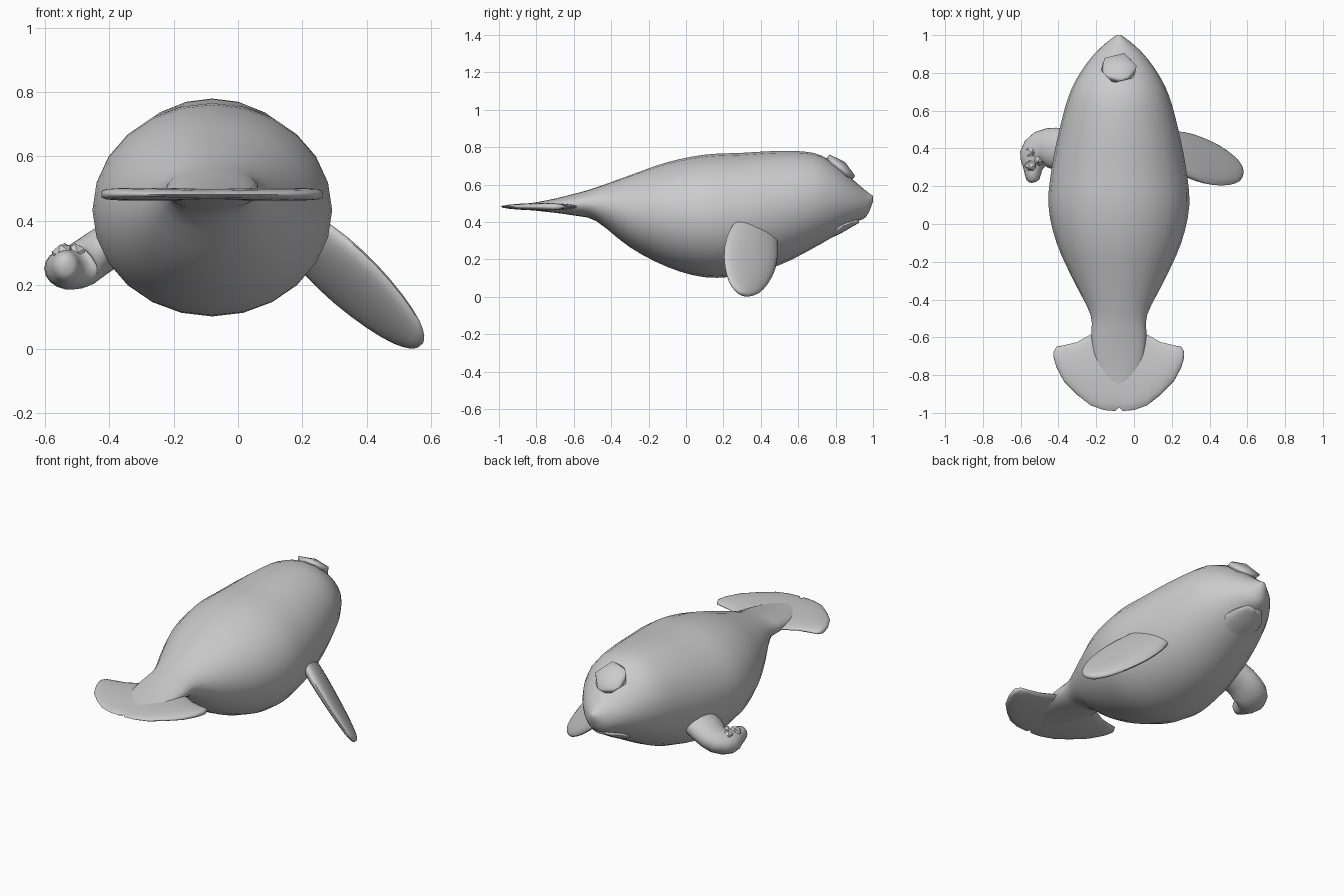
import bpy, bmesh, math
from mathutils import Vector

cube = bpy.data.objects.get("Cube")
if cube:
    bpy.data.objects.remove(cube, do_unlink=True)

MID = -0.08  # x of the body's plane of symmetry

skin = bpy.data.materials.new("grey skin")
skin.use_nodes = True
GREY = (0.6, 0.6, 0.6, 1)
skin.diffuse_color = GREY
skin.node_tree.nodes["Principled BSDF"].inputs["Base Color"].default_value = GREY


def finish(obj, name, angle=60):
    """Name, colour and smooth a part."""
    obj.name = name
    obj.data.materials.append(skin)
    bpy.ops.object.select_all(action="DESELECT")
    obj.select_set(True)
    bpy.context.view_layer.objects.active = obj
    bpy.ops.object.shade_smooth_by_angle(angle=math.radians(angle))
    return obj


def resample(rows, steps):
    """Catmull-Rom interpolation between rows of numbers."""
    out = []
    last = len(rows) - 1
    for i in range(last):
        a, b = rows[max(i - 1, 0)], rows[i]
        c, d = rows[i + 1], rows[min(i + 2, last)]
        for s in range(steps):
            t = s / steps
            out.append([q + t / 2 * ((r - p) + t * ((2 * p - 5 * q + 4 * r - e)
                        + t * (3 * (q - r) + e - p)))
                        for p, q, r, e in zip(a, b, c, d)])
    out.append(list(rows[-1]))
    return out


def loft(name, sections, sides=24, angle=60):
    """Skin elliptical sections given as (centre, half axis, half axis)."""
    bm = bmesh.new()
    rings = []
    for centre, u, v in sections:
        ring = []
        for k in range(sides):
            turn = math.tau * k / sides
            ring.append(bm.verts.new(centre + u * math.cos(turn) + v * math.sin(turn)))
        rings.append(ring)
    for lower, upper in zip(rings, rings[1:]):
        for k in range(sides):
            n = (k + 1) % sides
            bm.faces.new((lower[k], lower[n], upper[n], upper[k]))
    bm.faces.new(rings[0])
    bm.faces.new(rings[-1])
    bmesh.ops.recalc_face_normals(bm, faces=bm.faces)
    mesh = bpy.data.meshes.new(name)
    bm.to_mesh(mesh)
    bm.free()
    obj = bpy.data.objects.new(name, mesh)
    bpy.context.collection.objects.link(obj)
    return finish(obj, name, angle)


def upright(rows):
    """Sections across y from rows of (y, half width, top, bottom)."""
    return [(Vector((MID, y, (top + low) / 2)), Vector((w, 0, 0)),
             Vector((0, 0, (top - low) / 2))) for y, w, top, low in rows]


# Body, from the tail stock to the snout
body_rows = [
    (-0.9, 0.04, 0.49, 0.47), (-0.75, 0.12, 0.515, 0.455),
    (-0.6, 0.145, 0.55, 0.435), (-0.48, 0.15, 0.585, 0.405),
    (-0.3, 0.24, 0.65, 0.265), (-0.1, 0.33, 0.72, 0.16),
    (0.1, 0.373, 0.76, 0.105), (0.3, 0.355, 0.77, 0.115),
    (0.5, 0.315, 0.78, 0.17), (0.68, 0.265, 0.77, 0.26),
    (0.8, 0.205, 0.71, 0.33), (0.9, 0.13, 0.62, 0.395),
    (0.965, 0.06, 0.565, 0.43), (1.0, 0.012, 0.54, 0.51)]
loft("body", upright(resample(body_rows, 3)))

# Lower lip
lip_rows = [(0.74, 0.1, 0.42, 0.3), (0.82, 0.115, 0.41, 0.335),
            (0.88, 0.09, 0.415, 0.37), (0.925, 0.045, 0.42, 0.395)]
loft("lower_lip", upright(resample(lip_rows, 2)), 16)

# Tail fluke, built across x with a notch in the middle: (offset, front, back, half thickness)
half = [(0, -0.56, -0.97, 0.018), (0.02, -0.56, -0.99, 0.018),
        (0.08, -0.565, -0.985, 0.019), (0.15, -0.585, -0.96, 0.02),
        (0.22, -0.625, -0.905, 0.02), (0.29, -0.642, -0.835, 0.019),
        (0.33, -0.65, -0.76, 0.016), (0.345, -0.675, -0.71, 0.01)]
mirrored = [(-r[0],) + r[1:] for r in reversed(half[1:])]
loft("tail_fluke",
     [(Vector((MID + x, (front + back) / 2, 0.482)),
       Vector((0, (front - back) / 2, 0)), Vector((0, 0, thick)))
      for x, front, back, thick in mirrored + half], 20, 80)

# Forehead lump
bpy.ops.mesh.primitive_ico_sphere_add(subdivisions=1, radius=0.105, location=(MID, 0.825, 0.69),
                                      rotation=(math.radians(-40), 0, 0))
lump = bpy.context.object
lump.scale = (1, 1, 0.38)
finish(lump, "forehead_lump", 45)

# Straight left flipper: a flat paddle swept down and outward
root, tip = Vector((0.2, 0.375, 0.36)), Vector((0.568, 0.3, 0.012))
chord = Vector((-0.4, 0.86, -0.36)).normalized()
across = (tip - root).cross(chord).normalized()
paddle = [(0, 0.13, 0.04), (0.2, 0.155, 0.04), (0.45, 0.16, 0.035),
          (0.7, 0.135, 0.03), (0.88, 0.095, 0.024), (0.97, 0.05, 0.018), (1, 0.015, 0.008)]
loft("left_flipper", [(root.lerp(tip, t), chord * w, across * d)
                      for t, w, d in resample(paddle, 2)], 20)

# Curled right flipper: (centre, half chord, half thickness), bending back toward the tail
curl_rows = [(-0.34, 0.39, 0.35, 0.11, 0.07), (-0.42, 0.4, 0.31, 0.11, 0.07),
             (-0.485, 0.395, 0.265, 0.1, 0.07), (-0.525, 0.35, 0.25, 0.085, 0.065),
             (-0.535, 0.29, 0.255, 0.05, 0.055), (-0.535, 0.235, 0.26, 0.035, 0.04),
             (-0.533, 0.22, 0.26, 0.01, 0.012)]
rows = resample(curl_rows, 2)
sections = []
for i, (x, y, z, w, d) in enumerate(rows):
    before, after = rows[max(i - 1, 0)], rows[min(i + 1, len(rows) - 1)]
    along = Vector(after[:3]) - Vector(before[:3])
    side = Vector((0, 0, 1)).cross(along).normalized()
    sections.append((Vector((x, y, z)), side * w, along.cross(side).normalized() * d))
loft("right_flipper", sections, 18)

# Crumpled folds on the curled flipper
for i, (x, y) in enumerate([(-0.54, 0.38), (-0.505, 0.34), (-0.545, 0.31)]):
    bpy.ops.mesh.primitive_ico_sphere_add(subdivisions=1, radius=0.036,
                                          location=(x, y, 0.295), rotation=(i, i / 2, i))
    finish(bpy.context.object, "flipper_fold_%d" % (i + 1), 20)
